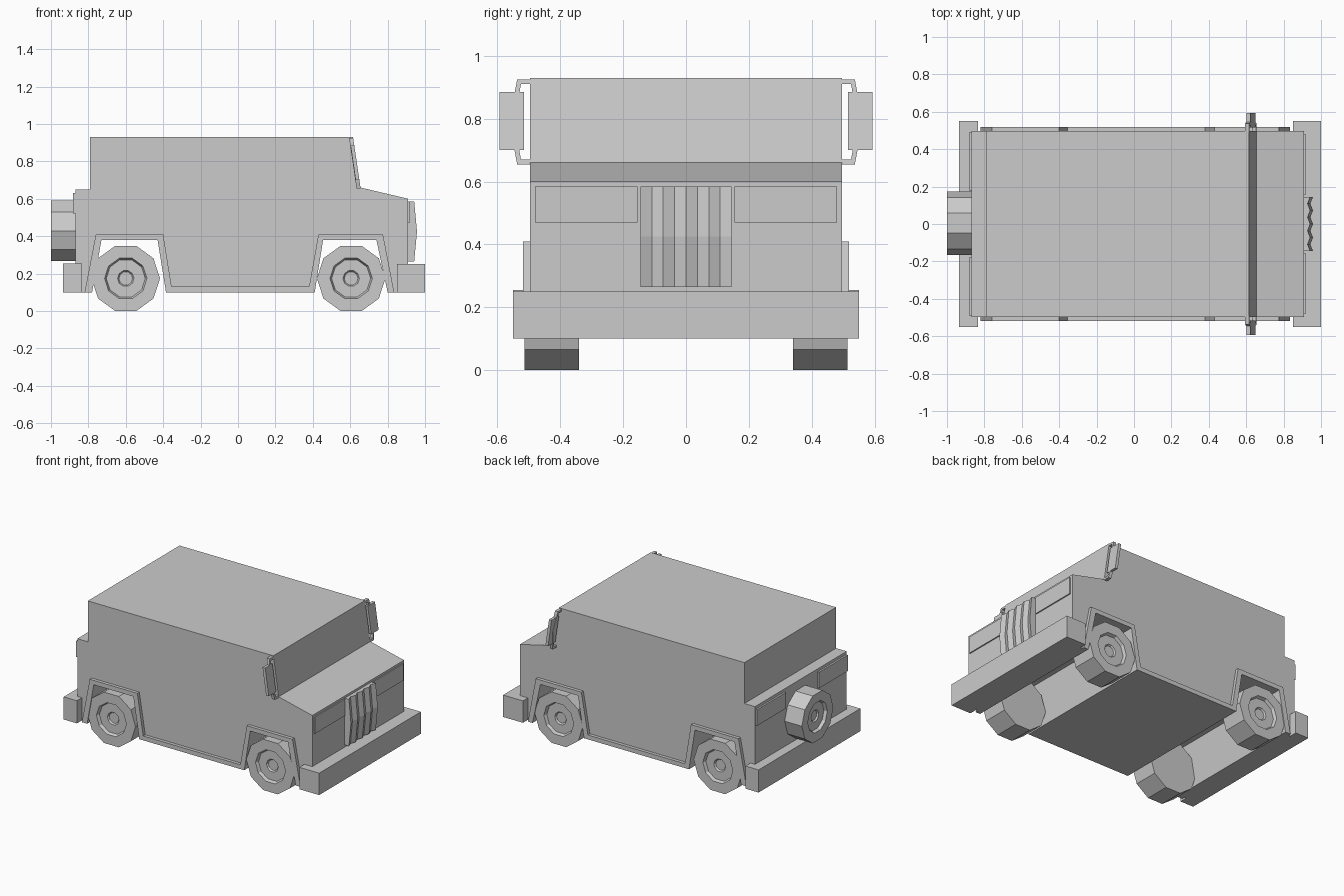
import bpy, bmesh, math
from mathutils import Matrix, Vector

cube = bpy.data.objects.get("Cube")
if cube:
    bpy.data.objects.remove(cube, do_unlink=True)

GREY = (0.6, 0.6, 0.6, 1)
paint = bpy.data.materials.new("plain_grey")
paint.use_nodes = True
paint.diffuse_color = GREY
paint.node_tree.nodes["Principled BSDF"].inputs["Base Color"].default_value = GREY


def finish(name, bm):
    bmesh.ops.recalc_face_normals(bm, faces=bm.faces[:])
    mesh = bpy.data.meshes.new(name)
    bm.to_mesh(mesh)
    bm.free()
    mesh.materials.append(paint)
    obj = bpy.data.objects.new(name, mesh)
    bpy.context.collection.objects.link(obj)


def box(name, x0, x1, y0, y1, z0, z1):
    bm = bmesh.new()
    size = Matrix.Diagonal((x1 - x0, y1 - y0, z1 - z0, 1))
    centre = Matrix.Translation(((x0 + x1) / 2, (y0 + y1) / 2, (z0 + z1) / 2))
    bmesh.ops.create_cube(bm, size=1, matrix=centre @ size)
    finish(name, bm)


def prism(name, outline, y0, y1):
    """Extrude an outline of (x, z) points along y."""
    bm = bmesh.new()
    near, far = [[bm.verts.new((x, y, z)) for x, z in outline] for y in (y0, y1)]
    bm.faces.new(near)
    bm.faces.new(far)
    for i in range(len(outline)):
        bm.faces.new((near[i - 1], near[i], far[i], far[i - 1]))
    finish(name, bm)


def wheel(name, radius, width, centre, outward):
    """Ten-sided tyre with a recessed rim and a small dished hub."""
    bm = bmesh.new()
    bmesh.ops.create_cone(bm, cap_ends=True, segments=10, radius1=radius,
                          radius2=radius, depth=width)
    # put a corner on the local x axis so the tread is flat at top and bottom
    bm.verts.ensure_lookup_table()
    first = bm.verts[0].co
    turn = Matrix.Rotation(-math.atan2(first.y, first.x), 3, 'Z')
    bmesh.ops.rotate(bm, verts=bm.verts[:], matrix=turn)
    cap = max(bm.faces, key=lambda f: f.calc_center_median().z)
    for share, depth in ((0.62, 0), (0.57, -0.02), (0.24, 0), (0.2, -0.01)):
        bmesh.ops.inset_individual(bm, faces=[cap], thickness=0.001)
        for v in cap.verts:
            rim = Vector((v.co.x, v.co.y)).normalized() * radius * share
            v.co = (rim.x, rim.y, v.co.z + depth)
    axis = Vector(outward)
    side = Vector((1, 0, 0)) if abs(axis.y) > 0.5 else Vector((0, 1, 0))
    basis = Matrix((side, axis.cross(side), axis)).transposed().to_4x4()
    bm.transform(Matrix.Translation(centre) @ basis)
    finish(name, bm)


def lean(z):
    """Windscreen x position at height z."""
    return 0.655 - (z - 0.66) * 0.148


# Body side profile, with the wheel wells running right across
rear_arch = [(-0.78, 0.10), (-0.73, 0.38), (-0.43, 0.38), (-0.385, 0.10)]
front_arch = [(0.41, 0.10), (0.455, 0.38), (0.74, 0.38), (0.80, 0.10)]
upper = [(0.91, 0.10), (0.91, 0.60), (0.655, 0.66), (0.615, 0.93),
         (-0.79, 0.93), (-0.79, 0.65), (-0.87, 0.65), (-0.87, 0.10)]
prism("body", upper + rear_arch + front_arch, -0.496, 0.496)

# Bumpers
box("front_bumper", 0.85, 1.0, -0.55, 0.55, 0.10, 0.25)
box("rear_bumper", -0.935, -0.835, -0.55, 0.55, 0.10, 0.255)

# Parts on both sides
trim = [(-0.82, 0.10), (-0.76, 0.41), (-0.40, 0.41), (-0.355, 0.13),
        (0.38, 0.13), (0.43, 0.41), (0.775, 0.41), (0.835, 0.10)]
outer = [(0.49, 0.925), (0.537, 0.925), (0.563, 0.79), (0.537, 0.655), (0.49, 0.655)]
inner = [(0.49, 0.91), (0.525, 0.91), (0.547, 0.79), (0.525, 0.67), (0.49, 0.67)]
for s, tag in ((1, "left"), (-1, "right")):
    # Arch and sill trim in one strip
    prism(tag + "_arch_and_sill_trim", trim + front_arch[::-1] + rear_arch[::-1],
          s * 0.49, s * 0.518)
    for end, x in (("front", 0.605), ("rear", -0.60)):
        wheel(f"{tag}_{end}_wheel", 0.183, 0.172, (x, s * 0.427, 0.174), (0, s, 0))
    # Lamp panels
    y0, y1 = sorted((s * 0.155, s * 0.48))
    box(tag + "_front_lamp_panel", 0.90, 0.918, y0, y1, 0.47, 0.585)
    y0, y1 = sorted((s * 0.18, s * 0.49))
    box(tag + "_rear_lamp_panel", -0.882, -0.86, y0, y1, 0.52, 0.63)

    # Mirror bracket and plate, leaning with the windscreen
    bm = bmesh.new()
    rings = [[bm.verts.new((lean(z) + dx, s * y, z)) for y, z in path]
             for path, dx in ((outer, 0), (outer, -0.022), (inner, -0.022), (inner, 0))]
    for a, b in zip(rings, rings[1:] + rings[:1]):
        for i in range(len(outer) - 1):
            bm.faces.new((a[i], a[i + 1], b[i + 1], b[i]))
    for i in (0, -1):
        bm.faces.new([r[i] for r in rings])
    finish(tag + "_mirror_bracket", bm)
    prism(tag + "_mirror", [(lean(z) + dx, z) for z, dx in
          ((0.70, -0.02), (0.885, -0.02), (0.885, 0), (0.70, 0))], s * 0.515, s * 0.594)

# Pleated grille, bulging at mid height
bm = bmesh.new()
rows = []
for z, bulge in ((0.265, 0), (0.425, 0.015), (0.585, 0)):
    row = [bm.verts.new((0.942 + bulge - 0.014 * (i % 2), -0.145 + i * 0.29 / 8, z))
           for i in range(9)]
    rows.append([bm.verts.new((0.905, -0.145, z))] + row + [bm.verts.new((0.905, 0.145, z))])
for low, high in zip(rows, rows[1:]):
    for i in range(len(low)):
        bm.faces.new((low[i - 1], low[i], high[i], high[i - 1]))
bm.faces.new(rows[0])
bm.faces.new(rows[-1])
finish("grille", bm)

# Spare wheel on the tail
wheel("spare_wheel", 0.17, 0.135, (-0.9325, 0.005, 0.428), (-1, 0, 0))
